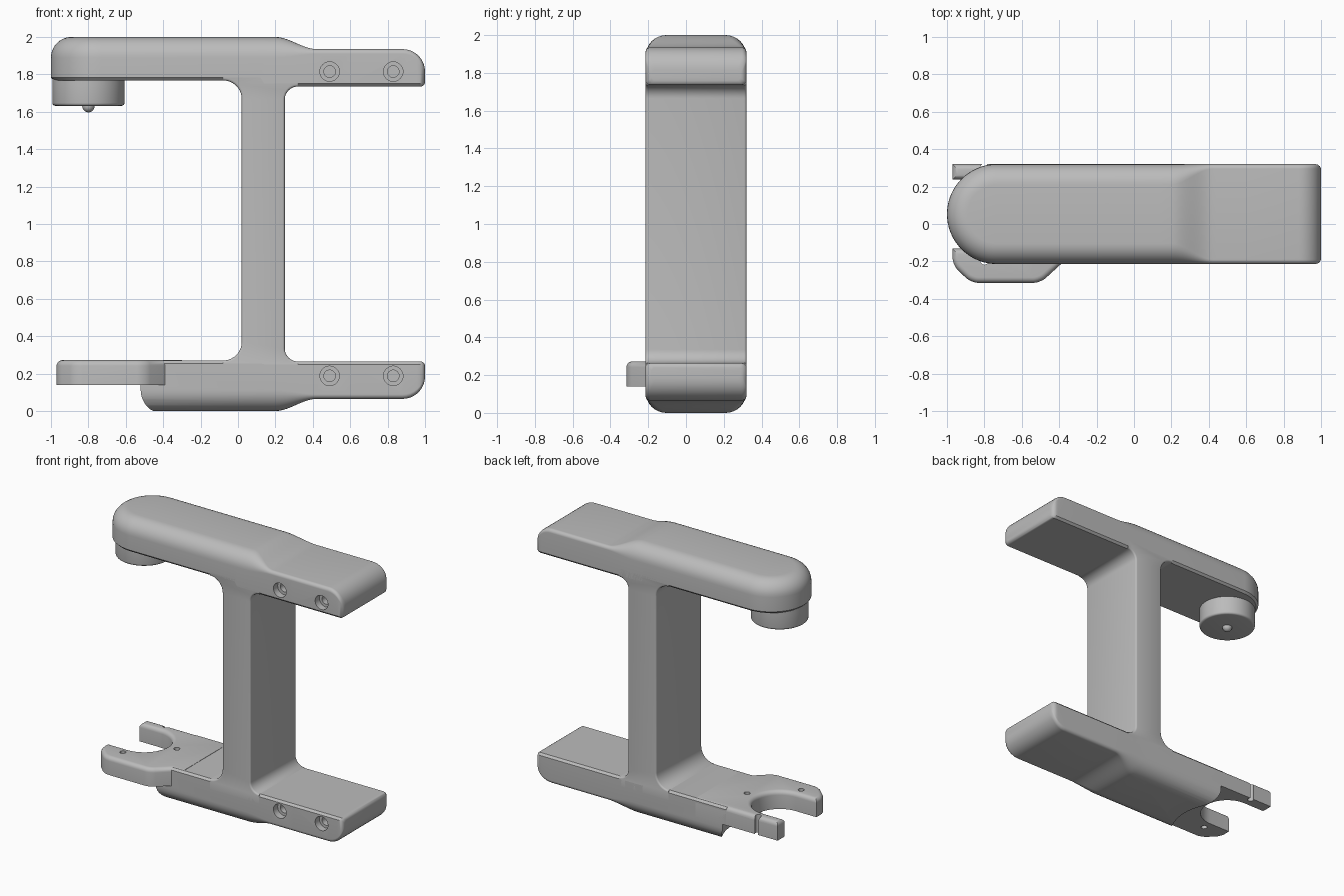
import bpy, bmesh
from math import sin, cos, pi, sqrt, radians
from mathutils import Matrix, Vector

if "Cube" in bpy.data.objects:
    bpy.data.objects.remove(bpy.data.objects["Cube"])

MID = 0.053      # y of the frame's centre plane
HALF = 0.267     # half width of the frame
HEAD_X = -0.8    # x of the clamp axis

grey = bpy.data.materials.new("satin_grey")
grey.use_nodes = True
grey.diffuse_color = (0.5, 0.5, 0.5, 1)
grey.node_tree.nodes["Principled BSDF"].inputs["Base Color"].default_value = (0.5, 0.5, 0.5, 1)


def finish(name, bm):
    bmesh.ops.remove_doubles(bm, verts=bm.verts, dist=0.0002)
    bmesh.ops.recalc_face_normals(bm, faces=bm.faces)
    mesh = bpy.data.meshes.new(name)
    bm.to_mesh(mesh)
    bm.free()
    mesh.materials.append(grey)
    ob = bpy.data.objects.new(name, mesh)
    bpy.context.collection.objects.link(ob)
    return ob


def activate(ob):
    bpy.ops.object.select_all(action='DESELECT')
    ob.select_set(True)
    bpy.context.view_layer.objects.active = ob


def smooth(ob):
    activate(ob)
    bpy.ops.object.shade_smooth_by_angle(angle=radians(35))


def cylinder(name, centre, radius, depth, along_y=False, sides=32):
    bm = bmesh.new()
    turn = Matrix.Rotation(pi / 2, 4, 'X') if along_y else Matrix()
    bmesh.ops.create_cone(bm, cap_ends=True, segments=sides, radius1=radius, radius2=radius,
                          depth=depth, matrix=Matrix.Translation(centre) @ turn)
    return finish(name, bm)


def cut(target, cutter):
    cutter.hide_render = True
    mod = target.modifiers.new("cut", 'BOOLEAN')
    mod.operation = 'DIFFERENCE'
    mod.solver = 'EXACT'
    mod.object = cutter
    activate(target)
    bpy.ops.object.modifier_apply(modifier=mod.name)
    bpy.data.objects.remove(cutter)


def arc(cx, cy, r, start, end, n=10):
    angles = [radians(start + (end - start) * k / n) for k in range(n + 1)]
    return [(cx + r * cos(a), cy + r * sin(a)) for a in angles]


def drop(x, start, r):
    """How far a quarter round has fallen at x."""
    t = min(max(x - start, 0), r)
    return r - sqrt(max(r * r - t * t, 0))


def arm(name, left_x, left_bottom, round_end, flip):
    """Long arm: thick rounded half on the left, stepped thinner bar on the right."""
    xs = [0.88 + 0.12 * sin(radians(k * 10)) for k in range(9, -1, -1)]
    xs += [0.6] + [0.44 - 0.02 * k for k in range(13)] + [0.14, 0.12, left_x]

    def section(x, level):
        t = min(max((x - 0.2) / 0.22, 0), 1)
        t = t * t * (3 - 2 * t)
        r = 0.11 - 0.085 * t
        top = 2 - 0.065 * t - drop(x, 0.88, 0.12)
        bottom = (1.735 if x > 0.13 else left_bottom) + drop(x, 0.975, 0.025)
        if level < 2:
            return 0.015 * (1 - level), bottom + 0.015 * level
        a = (level - 2) / 8 * pi / 2
        return r * (1 - cos(a)), top - r + r * sin(a)

    bm = bmesh.new()
    rings = []
    for level in range(11):
        side = []
        for x in xs:
            inset, z = section(x, level)
            side.append((x, HALF - drop(x, 0.97, 0.03) - inset, z))
        if round_end:
            inset, z = section(left_x, level)
            r = HALF - inset
            side += [(left_x - r * sin(a), r * cos(a), z)
                     for a in (radians(5 * k) for k in range(1, 19))]
        loop = side + [(x, -y, z) for x, y, z in reversed(side)]
        rings.append([bm.verts.new((x, MID + y, 2 - z if flip else z)) for x, y, z in loop])
    n = len(rings[0])
    for low, high in zip(rings, rings[1:]):
        for i in range(n):
            j = (i + 1) % n
            bm.faces.new((low[i], low[j], high[j], high[i]))
    for ring in (rings[0], rings[-1]):
        for i in range(n // 2 - 1):
            bm.faces.new((ring[i], ring[i + 1], ring[n - 2 - i], ring[n - 1 - i]))
    bmesh.ops.dissolve_degenerate(bm, edges=bm.edges, dist=0.0002)
    return finish(name, bm)


def prism(points, offset, to_3d):
    """Extrude a closed 2D outline along the offset vector."""
    bm = bmesh.new()
    face = bm.faces.new([bm.verts.new(to_3d(p)) for p in points])
    new = bmesh.ops.extrude_face_region(bm, geom=[face], use_keep_orig=True)["geom"]
    bmesh.ops.translate(bm, vec=offset, verts=[g for g in new if isinstance(g, bmesh.types.BMVert)])
    bmesh.ops.recalc_face_normals(bm, faces=bm.faces)
    return bm


# Arms
upper_arm = arm("upper_arm", -0.733, 1.768, True, False)
lower_arm = arm("lower_arm", -0.55, 1.73, False, True)

# Upright column with filleted roots
outline = arc(0.32, 1.665, 0.07, 90, 180) + arc(0.32, 0.335, 0.07, 180, 270)
outline += [(0.32, 0.2), (-0.08, 0.2)]
outline += arc(-0.08, 0.37, 0.1, -90, 0) + arc(-0.08, 1.668, 0.1, 0, 90)
outline += [(-0.08, 1.8), (0.32, 1.8)]
bm = prism(outline, Vector((0, 2 * HALF, 0)), lambda p: (p[0], MID - HALF, p[1]))
rims = [e for e in bm.edges if abs(e.verts[0].co.y - e.verts[1].co.y) < 0.01
        and all(0.25 < v.co.z < 1.78 for v in e.verts)]
bmesh.ops.bevel(bm, geom=rims, offset=0.012, segments=3, profile=0.5, affect='EDGES')
column = finish("column", bm)

# Open fork at the end of the lower arm
slot = 0.185
outline = [(-0.97, MID + slot)] + arc(HEAD_X, MID, slot, 90, -90, 24) + [(-0.97, MID - slot)]
outline += [(-0.97, -0.22), (-0.87, -0.315), (-0.5, -0.315), (-0.39, -0.214),
            (-0.3, -0.214), (-0.3, 0.32), (-0.97, 0.32)]
bm = prism(outline, Vector((0, 0, 0.132)), lambda p: (p[0], p[1], 0.14))
corners = [e for e in bm.edges if abs(e.verts[0].co.z - e.verts[1].co.z) > 0.1
           and e.verts[0].co.y < -0.215 and e.verts[0].co.x < -0.38]
bmesh.ops.bevel(bm, geom=corners, offset=0.04, segments=5, profile=0.5, affect='EDGES')
rims = [e for e in bm.edges if all(v.co.z > 0.27 for v in e.verts)
        and not all(v.co.x > -0.31 for v in e.verts)]
bmesh.ops.bevel(bm, geom=rims, offset=0.03, segments=5, profile=0.5, affect='EDGES')
fork = finish("fork", bm)

# Clearance under the fork, and the pin holes around the slot
cut(lower_arm, cylinder("clearance", (HEAD_X, MID, -0.11), 0.387, 0.5, sides=96))
for x, y in ((HEAD_X, MID - 0.25), (HEAD_X, MID + 0.25), (HEAD_X + 0.265, MID)):
    for part in (fork, lower_arm):
        if part == fork or x > HEAD_X:
            cut(part, cylinder("pin_hole", (x, y, 0.2), 0.021, 0.4, sides=20))

# Counterbored bolt holes in the front of both bars
for part, z in ((upper_arm, 1.815), (lower_arm, 0.188)):
    for x in (0.49, 0.83):
        cut(part, cylinder("counterbore", (x, MID - HALF, z), 0.052, 0.1, True))
        cut(part, cylinder("bolt_hole", (x, MID - HALF, z), 0.031, 0.3, True, 24))


def turned(name, profile, steps=48):
    """Spin an (r, z) profile about the clamp axis."""
    bm = bmesh.new()
    verts = [bm.verts.new((HEAD_X + r, MID, z)) for r, z in profile]
    edges = [bm.edges.new(pair) for pair in zip(verts, verts[1:])]
    bmesh.ops.spin(bm, geom=verts + edges, cent=(HEAD_X, MID, 0), axis=(0, 0, 1),
                   angle=2 * pi, steps=steps, use_merge=False)
    return finish(name, bm)


# Clamp head and its contact tip
head = turned("clamp_head", [(0, 1.632)] + arc(0.178, 1.647, 0.015, -90, 0, 4)
              + [(0.193, 1.745)] + [(0.193, 1.79), (0, 1.79)])
tip = turned("contact_tip", arc(0, 1.63, 0.033, -90, 0, 8) + [(0.033, 1.66), (0, 1.66)], 24)

for part in (upper_arm, lower_arm, column, fork, head, tip):
    smooth(part)
